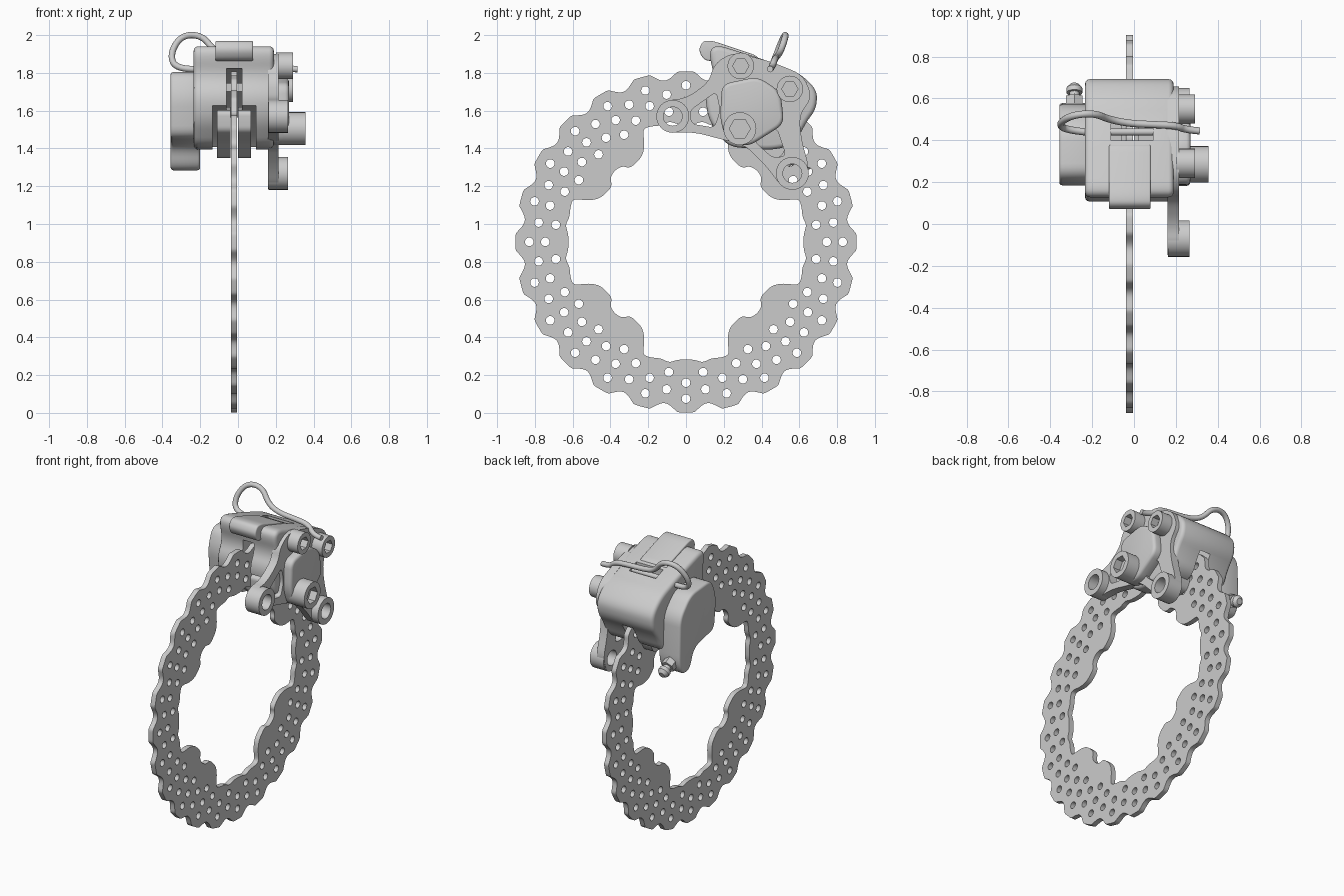
import bpy, bmesh, math
from mathutils import Matrix, Vector

cube = bpy.data.objects.get("Cube")
if cube:
    bpy.data.objects.remove(cube)

steel = bpy.data.materials.new("steel_grey")
steel.use_nodes = True
GREY = (0.6, 0.6, 0.6, 1)
steel.diffuse_color = GREY
steel.node_tree.nodes["Principled BSDF"].inputs["Base Color"].default_value = GREY

# Profiles are drawn in (y, z) and extruded along x
SIDE = Matrix(((0, 0, 1, 0), (1, 0, 0, 0), (0, 1, 0, 0), (0, 0, 0, 1)))
HUB = (0, 0.905)
parts = []


def add(name, mesh):
    obj = bpy.data.objects.new(name, mesh)
    bpy.context.scene.collection.objects.link(obj)
    mesh.materials.clear()
    mesh.materials.append(steel)
    parts.append(obj)
    return obj


def bake(obj):
    bpy.context.view_layer.update()
    dg = bpy.context.evaluated_depsgraph_get()
    mesh = bpy.data.meshes.new_from_object(obj.evaluated_get(dg))
    obj.modifiers.clear()
    obj.data = mesh


def circle(c, r, n=32):
    return [(c[0] + r * math.cos(math.tau * i / n), c[1] + r * math.sin(math.tau * i / n)) for i in range(n)]


def rounded(points, r, n=6):
    """Polygon with its corners rounded off."""
    out = []
    pts = [Vector(p) for p in points]
    for i, p in enumerate(pts):
        a, b = pts[i - 1] - p, pts[(i + 1) % len(pts)] - p
        s = p + a.normalized() * min(r, a.length * 0.45)
        e = p + b.normalized() * min(r, b.length * 0.45)
        for k in range(n + 1):
            t = k / n
            out.append(tuple(s * (1 - t) ** 2 + p * 2 * t * (1 - t) + e * t * t))
    return out


def block(name, outline, x0, x1, bevel=0.0):
    """Solid extruded outline with softened rims."""
    bm = bmesh.new()
    face = bm.faces.new([bm.verts.new((u, v, x0)) for u, v in outline])
    ext = bmesh.ops.extrude_face_region(bm, geom=[face])
    bmesh.ops.translate(bm, vec=(0, 0, x1 - x0), verts=[g for g in ext["geom"] if isinstance(g, bmesh.types.BMVert)])
    bmesh.ops.recalc_face_normals(bm, faces=bm.faces)
    bm.transform(SIDE)
    mesh = bpy.data.meshes.new(name)
    bm.to_mesh(mesh)
    bm.free()
    obj = add(name, mesh)
    if bevel:
        mod = obj.modifiers.new("rim", "BEVEL")
        mod.width, mod.segments, mod.limit_method = bevel, 3, "ANGLE"
        mod.angle_limit = math.radians(50)
        bake(obj)
    return obj


def pierced(name, outlines, x0, x1):
    """Flat plate: first outline is the rim, the others are holes."""
    curve = bpy.data.curves.new(name, "CURVE")
    curve.dimensions, curve.fill_mode = "2D", "BOTH"
    curve.extrude = (x1 - x0) / 2
    for line in outlines:
        spline = curve.splines.new("POLY")
        spline.points.add(len(line) - 1)
        for pt, (u, v) in zip(spline.points, line):
            pt.co = (u, v, 0, 1)
        spline.use_cyclic_u = True
    temp = bpy.data.objects.new(name + "_outline", curve)
    bpy.context.scene.collection.objects.link(temp)
    bpy.context.view_layer.update()
    mesh = bpy.data.meshes.new_from_object(temp.evaluated_get(bpy.context.evaluated_depsgraph_get()))
    bpy.data.objects.remove(temp)
    bm = bmesh.new()
    bm.from_mesh(mesh)
    bmesh.ops.remove_doubles(bm, verts=bm.verts, dist=0.0002)
    bmesh.ops.recalc_face_normals(bm, faces=bm.faces)
    bm.transform(Matrix.Translation(((x0 + x1) / 2, 0, 0)) @ SIDE)
    bm.to_mesh(mesh)
    bm.free()
    return add(name, mesh)


def cut(obj, *cutters):
    for c in cutters:
        mod = obj.modifiers.new("cut", "BOOLEAN")
        mod.operation, mod.solver, mod.object = "DIFFERENCE", "EXACT", c
    bake(obj)
    for c in cutters:
        parts.remove(c)
        bpy.data.objects.remove(c)


def rod(name, p, q, r, n=24, r2=None):
    p, q = Vector(p), Vector(q)
    bm = bmesh.new()
    bmesh.ops.create_cone(bm, cap_ends=True, segments=n, radius1=r, radius2=r if r2 is None else r2, depth=(q - p).length)
    bm.transform(Matrix.Translation((p + q) / 2) @ (q - p).to_track_quat("Z", "Y").to_matrix().to_4x4())
    mesh = bpy.data.meshes.new(name)
    bm.to_mesh(mesh)
    bm.free()
    return add(name, mesh)


def polar(r, deg):
    a = math.radians(deg)
    return (HUB[0] + r * math.cos(a), HUB[1] + r * math.sin(a))


# Brake disc: wavy rim, four inner mounting pads, drilled holes
rim = []
for i in range(480):
    d = i * 0.75
    dip = max(0, 0.4 - math.cos(math.radians(24 * d))) / 1.4
    rim.append(polar(0.903 - 0.042 * dip, d))
quarter = [(0.622, 0), (0.625, 4), (0.645, 8), (0.63, 12), (0.64, 17), (0.64, 21), (0.56, 23), (0.508, 27),
           (0.488, 37), (0.525, 40), (0.535, 45)]
quarter += [(r, 90 - d) for r, d in quarter[-2:0:-1]]
inner = rounded([polar(r, d + 90 * k) for k in range(4) for r, d in quarter], 0.035, 4)
holes = []
for k in range(24):
    rows = [(0.83, 0), (0.745, 0), (0.787, 7.5), (0.695, 7.5)]
    if k % 6 in (2, 3, 4):
        rows.append((0.655, 0))
    holes += [circle(polar(r, 15 * k + d), 0.023, 14) for r, d in rows]
pierced("brake_disc", [rim, inner] + holes, -0.038, -0.004)

# Caliper body spanning the disc
profile = [(0.12, 1.91), (0.16, 1.95), (0.40, 1.875), (0.60, 1.80), (0.695, 1.71), (0.69, 1.61), (0.63, 1.53),
           (0.58, 1.42), (0.45, 1.39), (0.22, 1.41), (0.12, 1.55), (0.10, 1.68), (0.15, 1.78)]
body = block("caliper_body", rounded(profile, 0.06), -0.235, 0.19, 0.025)
cut(body,
    block("disc_slot", circle(HUB, 0.93, 96), -0.06, 0.02),
    block("pad_cavity", circle(HUB, 0.73, 96), -0.135, 0.095),
    block("top_window", [(0.40, 1.7), (0.48, 1.7), (0.48, 2), (0.40, 2)], -0.11, 0.09))
rib = [(0.065, 1.92), (0.09, 1.97), (0.14, 1.97), (0.38, 1.89), (0.38, 1.86), (0.2, 1.87), (0.10, 1.86)]
block("bridge_rib", rounded(rib, 0.04), -0.12, 0.08, 0.008)
rod("pad_pin", (-0.15, 0.44, 1.835), (0.13, 0.44, 1.835), 0.017)

# Outboard piston housing with its lower lug
outboard = [(0.20, 1.46), (0.18, 1.68), (0.23, 1.81), (0.46, 1.79), (0.57, 1.67), (0.58, 1.36), (0.54, 1.28),
            (0.46, 1.29), (0.42, 1.41), (0.32, 1.44)]
block("outboard_housing", rounded(outboard, 0.06), -0.357, -0.2, 0.015)

# Bleed nipple
base, way = Vector((-0.285, 0.55, 1.365)), Vector((0, 0.9, -0.42)).normalized()
for name, a, b, r, n, r2 in (("nipple_hex", 0, 0.06, 0.045, 6, None), ("nipple_stem", 0.05, 0.1, 0.024, 20, None),
                             ("nipple_head", 0.085, 0.11, 0.038, 20, None), ("nipple_tip", 0.11, 0.13, 0.038, 20, 0.02)):
    rod(name, base + way * a, base + way * b, r, n, r2)

# Inboard piston housing
inboard = [(0.19, 1.74), (0.38, 1.78), (0.50, 1.70), (0.52, 1.53), (0.33, 1.41), (0.22, 1.43), (0.18, 1.55)]
block("inboard_housing", rounded(inboard, 0.05), 0.18, 0.27, 0.02)

# Mounting bracket with two pockets and two ears
EARS = ((-0.07, 1.57), (0.563, 1.268))
bracket = [(-0.16, 1.57), (-0.11, 1.655), (0.0, 1.665), (0.12, 1.75), (0.15, 1.85), (0.25, 1.91), (0.45, 1.86),
           (0.62, 1.79), (0.67, 1.67), (0.60, 1.58), (0.61, 1.45), (0.655, 1.29), (0.61, 1.18), (0.51, 1.19),
           (0.43, 1.30), (0.31, 1.42), (0.18, 1.45), (0.05, 1.485), (-0.11, 1.485)]
pocket_a = [(0.02, 1.60), (0.16, 1.70), (0.18, 1.60), (0.15, 1.51), (0.03, 1.53)]
pocket_b = [(0.36, 1.44), (0.48, 1.51), (0.53, 1.36), (0.46, 1.35)]
ear_holes = [circle(c, 0.05) for c in EARS]
pierced("mounting_bracket", [rounded(bracket, 0.06), rounded(pocket_a, 0.03), rounded(pocket_b, 0.03)] + ear_holes,
        0.16, 0.215)
for name, c in zip(("front_ear", "lower_ear"), EARS):
    pierced(name, [circle(c, 0.087), circle(c, 0.05)], 0.162, 0.265)

# Bolts and central boss with hexagonal sockets
for name, c, r, hex_r, x0, x1 in (("upper_bolt", (0.29, 1.837), 0.07, 0.043, 0.2, 0.292),
                                  ("rear_bolt", (0.55, 1.715), 0.07, 0.043, 0.2, 0.292),
                                  ("piston_plug", (0.285, 1.505), 0.087, 0.056, 0.24, 0.357)):
    block(name + "_base", circle(c, r), x0, x1 - 0.05)
    pierced(name + "_head", [circle(c, r), circle(c, hex_r, 6)], x1 - 0.05, x1)

# Brake pads either side of the disc
pad = [(0.13, 1.60), (0.50, 1.62), (0.54, 1.42), (0.50, 1.35), (0.40, 1.35), (0.28, 1.43), (0.14, 1.49)]
for side, sign in (("left", 1), ("right", -1)):
    for layer, a, b in (("friction", 0.02, 0.055), ("backplate", 0.055, 0.09)):
        x0, x1 = sorted((-0.02 + sign * a, -0.02 + sign * b))
        block(side + "_pad_" + layer, rounded(pad, 0.03), x0, x1)

# Spring retaining clip
wire = [(-0.23, 0.44, 1.82), (-0.33, 0.45, 1.82), (-0.36, 0.48, 1.90), (-0.30, 0.52, 2.0), (-0.19, 0.53, 2.0),
        (-0.12, 0.50, 1.91), (-0.02, 0.48, 1.885), (0.10, 0.475, 1.88), (0.20, 0.47, 1.87), (0.25, 0.45, 1.82),
        (0.315, 0.445, 1.82)]
curve = bpy.data.curves.new("retaining_clip", "CURVE")
curve.dimensions, curve.bevel_depth, curve.use_fill_caps = "3D", 0.017, True
spline = curve.splines.new("NURBS")
spline.points.add(len(wire) - 1)
for pt, co in zip(spline.points, wire):
    pt.co = (*co, 1)
spline.use_endpoint_u, spline.order_u = True, 3
clip = bpy.data.objects.new("clip_path", curve)
bpy.context.scene.collection.objects.link(clip)
bpy.context.view_layer.update()
clip_mesh = bpy.data.meshes.new_from_object(clip.evaluated_get(bpy.context.evaluated_depsgraph_get()))
bpy.data.objects.remove(clip)
add("retaining_clip", clip_mesh)

# Smooth shading with crisp edges
bpy.ops.object.select_all(action="DESELECT")
for obj in parts:
    obj.select_set(True)
bpy.context.view_layer.objects.active = parts[0]
bpy.ops.object.shade_smooth_by_angle(angle=math.radians(35))
